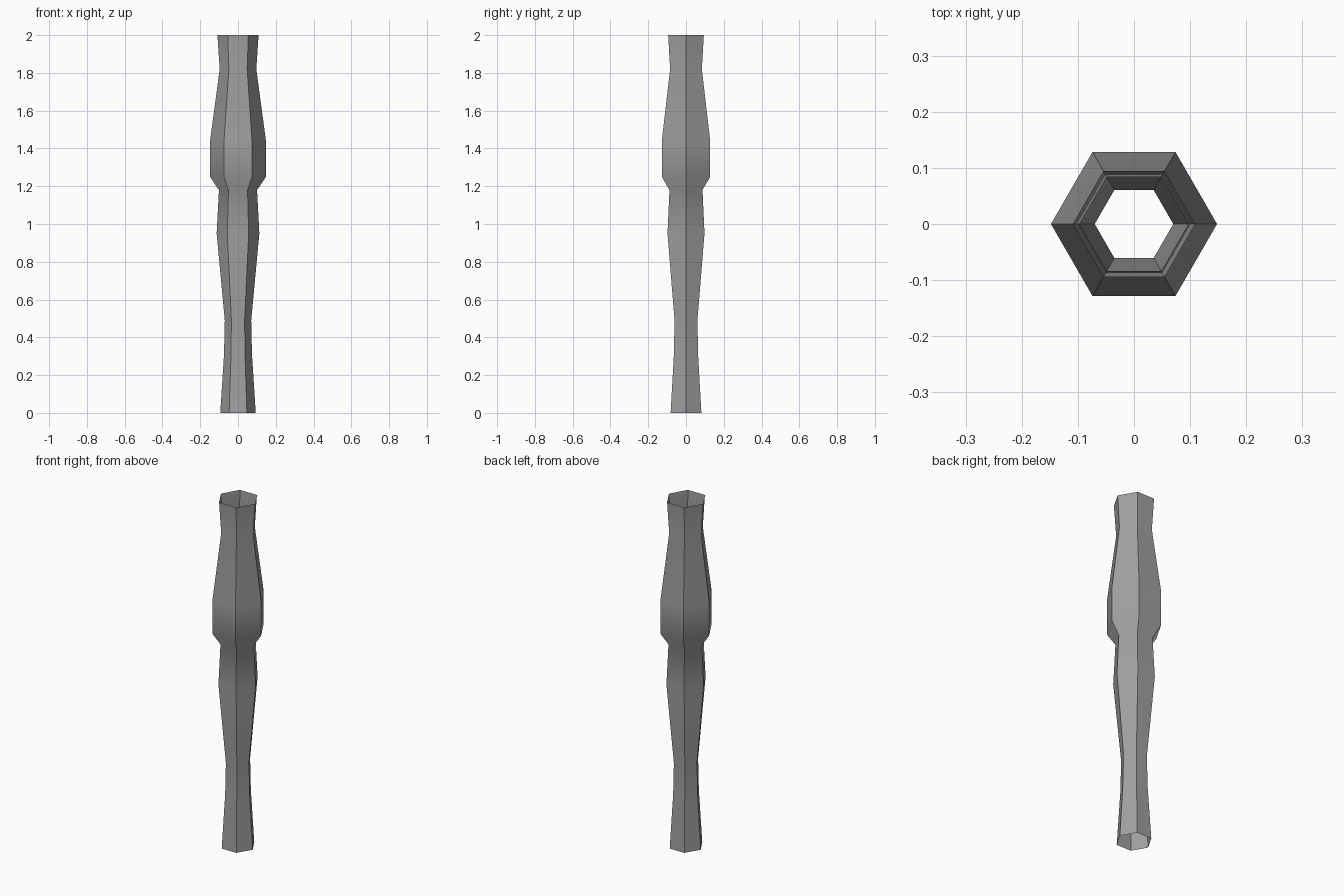
import bpy, bmesh, math

cube = bpy.data.objects.get("Cube")
if cube:
    bpy.data.objects.remove(cube, do_unlink=True)

# Plain grey finish
grey = bpy.data.materials.new("plain_grey")
grey.use_nodes = True
colour = (0.35, 0.35, 0.35, 1)
grey.diffuse_color = colour
grey.node_tree.nodes["Principled BSDF"].inputs["Base Color"].default_value = colour

# Turned profile: (radius, height), swept as an open six-sided tube
SIDES = 6
profile = [(0.094, 0), (0.074, 0.31), (0.07, 0.49), (0.113, 0.95), (0.101, 1.18),
           (0.148, 1.25), (0.148, 1.44), (0.097, 1.82), (0.109, 2)]

bm = bmesh.new()
rings = []
for radius, z in profile:
    angles = [math.tau * i / SIDES for i in range(SIDES)]
    rings.append([bm.verts.new((radius * math.cos(a), radius * math.sin(a), z)) for a in angles])
for low, high in zip(rings, rings[1:]):
    for i in range(SIDES):
        j = (i + 1) % SIDES
        bm.faces.new((low[i], low[j], high[j], high[i]))

mesh = bpy.data.meshes.new("hexagonal_post")
bm.to_mesh(mesh)
bm.free()
mesh.materials.append(grey)
post = bpy.data.objects.new("hexagonal_post", mesh)
bpy.context.collection.objects.link(post)

# Smooth along the length, crisp along the six corners
bpy.ops.object.select_all(action='DESELECT')
post.select_set(True)
bpy.context.view_layer.objects.active = post
bpy.ops.object.shade_smooth_by_angle(angle=math.radians(50))
